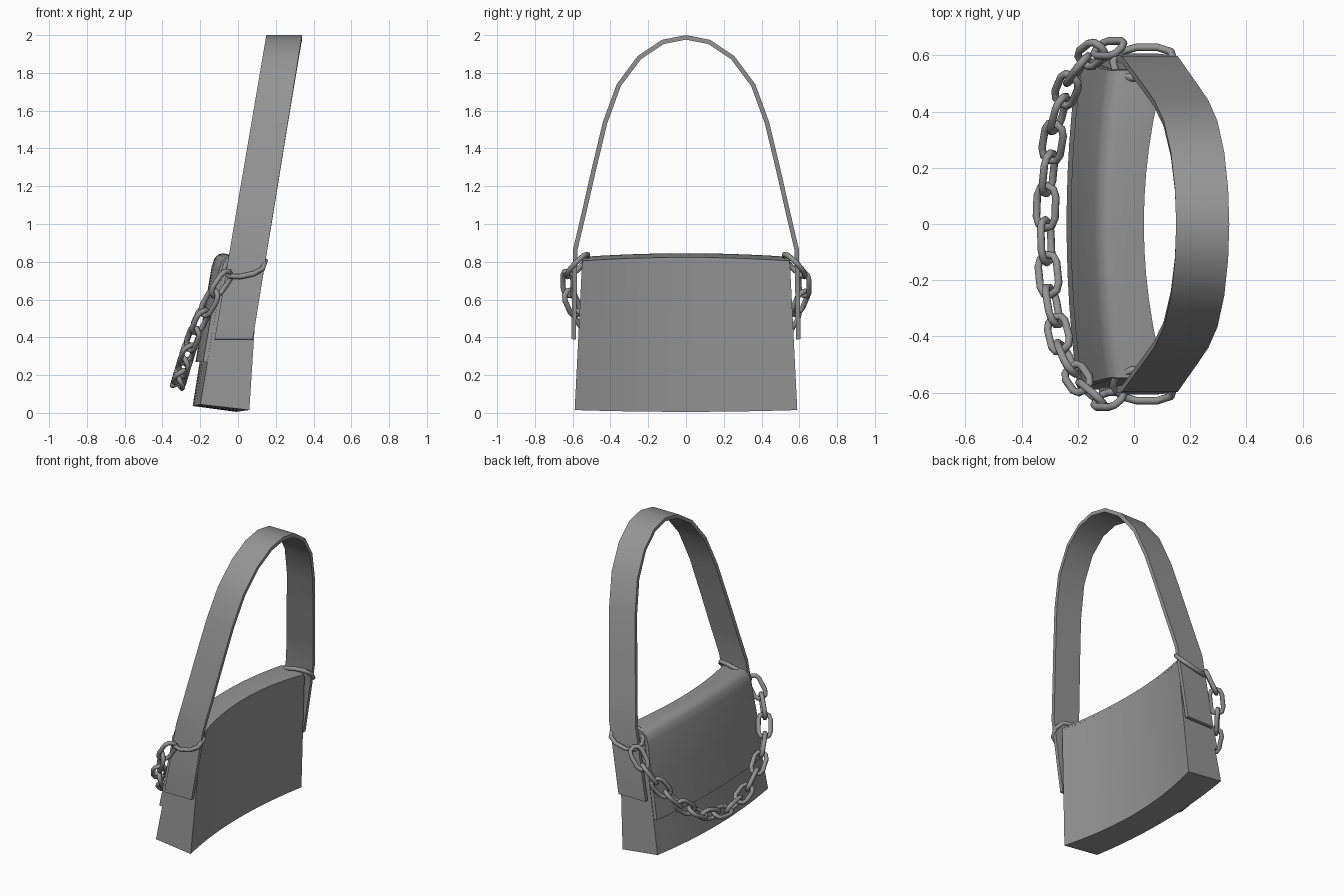
import bpy, bmesh, math
from mathutils import Vector

if "Cube" in bpy.data.objects:
    bpy.data.objects.remove(bpy.data.objects["Cube"], do_unlink=True)

grey = bpy.data.materials.new("plain grey")
grey.use_nodes = True
grey.diffuse_color = (0.3, 0.3, 0.3, 1)
grey.node_tree.nodes["Principled BSDF"].inputs["Base Color"].default_value = (0.3, 0.3, 0.3, 1)


def loft(name, rings, loop=False, angle=35):
    """Skin a row of closed cross-sections; cap the ends unless looped."""
    bm = bmesh.new()
    rows = [[bm.verts.new(p) for p in ring] for ring in rings]
    n = len(rows[0])
    for i in range(len(rows) if loop else len(rows) - 1):
        a, b = rows[i], rows[(i + 1) % len(rows)]
        for j in range(n):
            k = (j + 1) % n
            bm.faces.new((a[j], a[k], b[k], b[j]))
    if not loop:
        bm.faces.new(rows[0])
        bm.faces.new(rows[-1])
    bmesh.ops.recalc_face_normals(bm, faces=bm.faces)
    mesh = bpy.data.meshes.new(name)
    bm.to_mesh(mesh)
    bm.free()
    mesh.materials.append(grey)
    obj = bpy.data.objects.new(name, mesh)
    bpy.context.collection.objects.link(obj)
    bpy.ops.object.select_all(action="DESELECT")
    obj.select_set(True)
    bpy.context.view_layer.objects.active = obj
    bpy.ops.object.shade_smooth_by_angle(angle=math.radians(angle))
    return obj


def bowed(profile, inset=0.0, steps=12):
    """Sweep an (x, z, bow) profile across the bag, bowing the middle to -x."""
    rings = []
    for i in range(steps + 1):
        t = 2 * i / steps - 1
        mid = 1 - t * t
        rings.append([(x - bow * mid, t * (0.59 - 0.05 * z - inset),
                       z + mid * (0.035 * z - 0.01)) for x, z, bow in profile])
    return rings


# Bag body, thick at the base and thinner at the top
loft("bag_body", bowed([(-0.20, 0.045, 0.04), (0.06, 0.015, 0.07),
                        (0.11, 0.79, 0.075), (-0.07, 0.81, 0.045)]))

# Flap folding over the top and down the chain side
loft("flap", bowed([(-0.185, 0.27, 0.04), (-0.14, 0.53, 0.04), (-0.1, 0.755, 0.04),
                    (-0.085, 0.80, 0.04), (-0.06, 0.82, 0.045), (-0.03, 0.826, 0.05),
                    (0.11, 0.805, 0.075), (0.11, 0.79, 0.075), (-0.06, 0.79, 0.045),
                    (-0.16, 0.27, 0.04)], inset=0.003), angle=50)

# Shoulder strap: outer arch in (y, z), mirrored to the other side
half = [(0.607, 0.39), (0.598, 0.865), (0.55, 1.07), (0.50, 1.29), (0.44, 1.54),
        (0.367, 1.74), (0.255, 1.89), (0.127, 1.975)]
arch = half + [(0, 2.0)] + [(-y, z) for y, z in reversed(half)]
rings = []
for i, (y, z) in enumerate(arch):
    a, b = arch[max(i - 1, 0)], arch[min(i + 1, len(arch) - 1)]
    d = Vector((b[0] - a[0], b[1] - a[1])).normalized()
    iy, iz = y - d.y * 0.024, z + d.x * 0.024
    if iz > z:
        iy, iz = 2 * y - iy, 2 * z - iz
    left = -0.19 + 0.17 * z
    right = left + 0.205 - 0.008 * z
    rings.append([(left, y, z), (right, y, z), (right, iy, iz), (left, iy, iz)])
loft("shoulder_strap", rings)


def link(name, centre, along, across, length, width, rod=0.014):
    """Stadium-shaped ring of round rod; sizes are measured to the rod centre."""
    u = Vector(along).normalized()
    v = Vector(across)
    v = (v - u * v.dot(u)).normalized()
    w = u.cross(v)
    r = width / 2
    rings = []
    for end in (1, -1):
        for k in range(5):
            a = math.pi * (k / 4 - 0.5) + (0 if end > 0 else math.pi)
            out = u * math.cos(a) + v * math.sin(a)
            p = Vector(centre) + u * end * (length / 2 - r) + out * r
            rings.append([p + (out * math.cos(b) + w * math.sin(b)) * rod
                          for b in (math.tau * m / 8 for m in range(8))])
    loft(name, rings, loop=True, angle=60)


# Rings that hold the chain to the strap
for s, side in ((1, "left"), (-1, "right")):
    link("strap_ring_" + side, (0.035, s * 0.575, 0.78), (1, 0, 0.22), (0, -s, 1), 0.225, 0.15)

# Chain hanging between the rings, links turned alternately
drop = [(-0.055, 0.625, 0.735), (-0.12, 0.628, 0.64), (-0.18, 0.58, 0.53), (-0.235, 0.50, 0.41),
        (-0.27, 0.40, 0.31), (-0.295, 0.27, 0.225), (-0.31, 0.13, 0.175)]
path = [Vector(p) for p in drop] + [Vector((-0.315, 0, 0.16))]
path += [Vector((x, -y, z)) for x, y, z in reversed(drop)]
spans = [(b - a).length for a, b in zip(path, path[1:])]
total = sum(spans)


def at(dist):
    dist = min(max(dist, 0), total)
    for a, b, s in zip(path, path[1:], spans):
        if dist <= s:
            return a.lerp(b, dist / s)
        dist -= s
    return path[-1]


count = 16
pitch = total / count
for i in range(count):
    start, stop = at(i * pitch), at((i + 1) * pitch)
    along = (stop - start).normalized()
    side = along.cross(Vector((-1, 0, 0.3))).normalized()
    normal = side.cross(along)
    turn = 1 if i % 2 else -1
    link("chain_link_%02d" % (i + 1), (start + stop) / 2, along, side + normal * turn,
         pitch + 0.03, 0.075)
